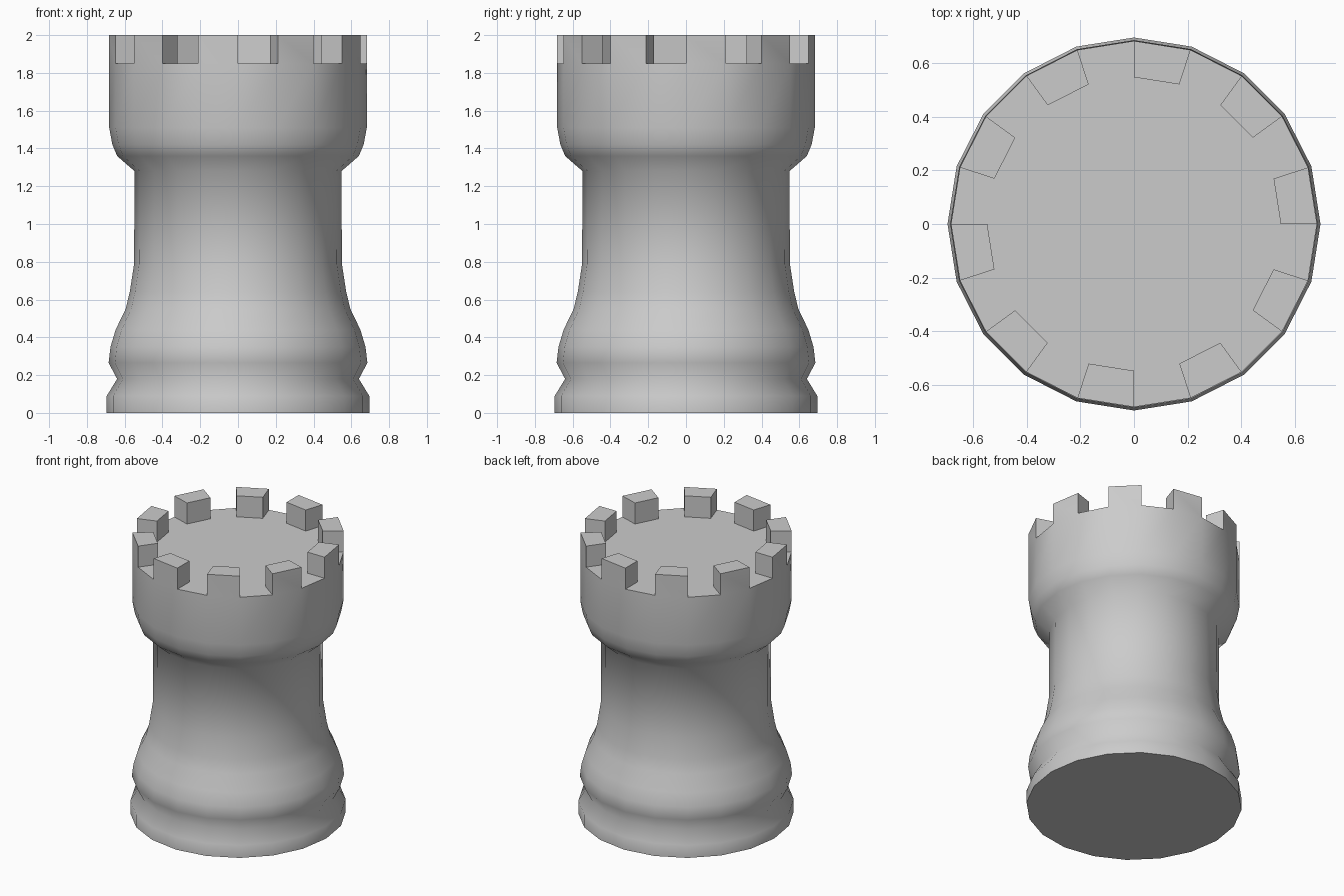
import bpy, bmesh
from math import sin, cos, pi, radians

if "Cube" in bpy.data.objects:
    bpy.data.objects.remove(bpy.data.objects["Cube"])

SIDES = 20
# (radius, height) of the turned body, ending in the parapet rim on top
PROFILE = [(0.695, 0), (0.695, 0.09), (0.64, 0.18), (0.685, 0.265), (0.675, 0.35),
           (0.648, 0.44), (0.595, 0.55), (0.573, 0.64), (0.55, 0.79), (0.548, 1.28),
           (0.64, 1.36), (0.665, 1.42), (0.682, 1.51), (0.682, 1.85), (0.547, 1.85)]

bm = bmesh.new()
rings = [[bm.verts.new((r * cos(2 * pi * i / SIDES), r * sin(2 * pi * i / SIDES), z))
          for i in range(SIDES)] for r, z in PROFILE]

# turned body: skin between rings
rim = []
for lo, hi in zip(rings, rings[1:]):
    rim = []
    for i in range(SIDES):
        j = (i + 1) % SIDES
        rim.append(bm.faces.new((lo[i], lo[j], hi[j], hi[i])))

# underside and top deck
bm.faces.new(rings[0][::-1])
bm.faces.new(rings[-1])

# battlements: raise every second rim face
tops = bmesh.ops.extrude_discrete_faces(bm, faces=rim[::2])["faces"]
bmesh.ops.translate(bm, verts=list({v for f in tops for v in f.verts}), vec=(0, 0, 0.15))
bmesh.ops.recalc_face_normals(bm, faces=bm.faces)

mesh = bpy.data.meshes.new("tower_piece")
bm.to_mesh(mesh)
bm.free()
tower = bpy.data.objects.new("tower_piece", mesh)
bpy.context.collection.objects.link(tower)

# smooth sides, crisp deck, base and battlements
bpy.context.view_layer.objects.active = tower
tower.select_set(True)
bpy.ops.object.shade_smooth_by_angle(angle=radians(65))
